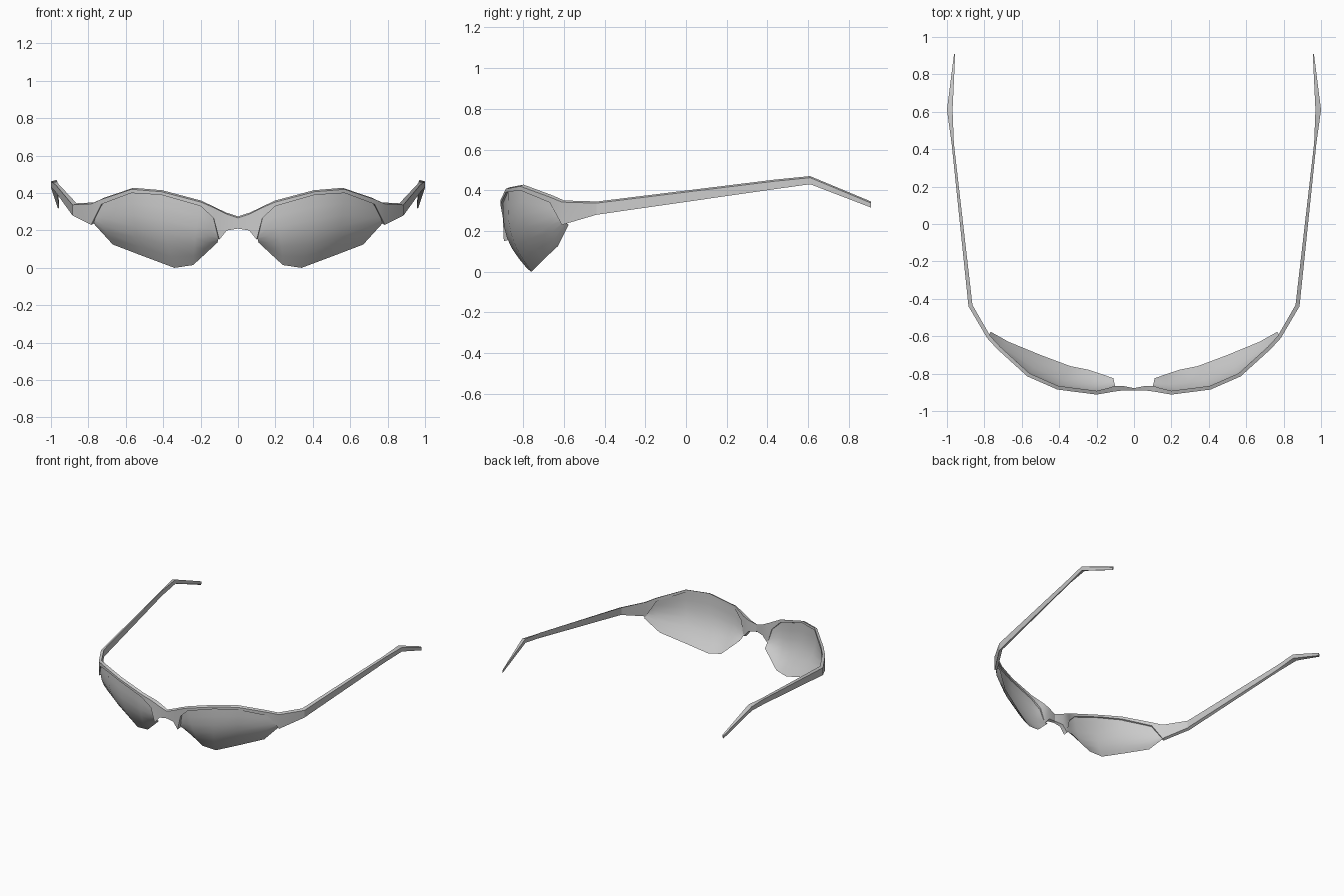
import bpy, bmesh, math
from mathutils import Vector

cube = bpy.data.objects.get("Cube")
if cube:
    bpy.data.objects.remove(cube, do_unlink=True)


def material(name, value):
    m = bpy.data.materials.new(name)
    m.use_nodes = True
    colour = (value, value, value, 1)
    m.diffuse_color = colour
    m.node_tree.nodes["Principled BSDF"].inputs["Base Color"].default_value = colour
    return m


frame_grey = material("frame grey", 0.6)
lens_grey = material("lens grey", 0.6)


def build(name, rows, mat, closed, side, angle):
    """Skin a list of equal-length point rows; side = -1 mirrors in x."""
    bm = bmesh.new()
    grid = [[bm.verts.new((p[0] * side, p[1], p[2])) for p in row] for row in rows]
    n = len(rows[0])
    for a, b in zip(grid, grid[1:]):
        for i in range(n if closed else n - 1):
            j = (i + 1) % n
            bm.faces.new((a[i], a[j], b[j], b[i]))
    if closed:
        bm.faces.new(grid[-1])
        bmesh.ops.recalc_face_normals(bm, faces=bm.faces)
    elif side < 0:
        bmesh.ops.reverse_faces(bm, faces=bm.faces)
    me = bpy.data.meshes.new(name)
    bm.to_mesh(me)
    bm.free()
    me.materials.append(mat)
    ob = bpy.data.objects.new(name, me)
    bpy.context.collection.objects.link(ob)
    bpy.ops.object.select_all(action='DESELECT')
    bpy.context.view_layer.objects.active = ob
    ob.select_set(True)
    bpy.ops.object.shade_smooth_by_angle(angle=math.radians(angle))
    return ob


def bar(stations):
    """Four-sided sections from (x, y, bottom, top, thickness) stations."""
    rows = []
    for k, (x, y, lo, hi, t) in enumerate(stations):
        a = stations[max(k - 1, 0)]
        b = stations[min(k + 1, len(stations) - 1)]
        d = Vector((b[0] - a[0], b[1] - a[1])).normalized()
        inward = Vector((-d.y, d.x)) * t
        if x == 0:
            inward = Vector((0, t))
        ix, iy = x + inward.x, y + inward.y
        # the outer face leans slightly so the section narrows inward
        rows.append([(x, y, lo), (x, y, hi - 0.008), (ix, iy, hi), (ix, iy, lo + 0.008)])
    return rows


# bridge, brow rim and hinge end, from the centre outward
rim = [
    (0, -0.89, 0.21, 0.275, 0.012),
    (0.06, -0.89, 0.20, 0.295, 0.025),
    (0.10, -0.895, 0.15, 0.315, 0.03),
    (0.13, -0.90, 0.265, 0.33, 0.025),
    (0.20, -0.912, 0.33, 0.36, 0.02),
    (0.41, -0.885, 0.39, 0.415, 0.02),
    (0.57, -0.815, 0.40, 0.428, 0.02),
    (0.73, -0.67, 0.34, 0.375, 0.02),
    (0.785, -0.61, 0.23, 0.35, 0.02),
    (0.885, -0.44, 0.28, 0.345, 0.022),
]
# side arm with its bent ear tip
arm = [
    (0.885, -0.44, 0.28, 0.345, 0.022),
    (0.975, 0.43, 0.405, 0.452, 0.012),
    (1.0, 0.61, 0.43, 0.47, 0.03),
    (0.962, 0.91, 0.315, 0.345, 0.006),
]

# lens outline: matching points on the upper and lower edges
upper = [(0.095, -0.87, 0.2), (0.14, -0.89, 0.29), (0.2, -0.9, 0.34),
         (0.41, -0.873, 0.4), (0.57, -0.803, 0.41), (0.74, -0.645, 0.355),
         (0.785, -0.59, 0.29)]
lower = [(0.11, -0.825, 0.135), (0.18, -0.8, 0.07), (0.24, -0.78, 0.015),
         (0.34, -0.76, 0), (0.5, -0.7, 0.06), (0.67, -0.63, 0.125),
         (0.765, -0.577, 0.23)]
STEPS = 6


def lens_rows():
    rows = []
    for s in range(STEPS + 1):
        v = s / STEPS
        row = []
        for i, (a, b) in enumerate(zip(upper, lower)):
            p = Vector(a).lerp(Vector(b), v)
            along = i / (len(upper) - 1)
            bulge = 0.05 * math.sin(math.pi * v) * math.sin(math.pi * (0.1 + 0.8 * along))
            row.append(p + Vector((0.5 * along, -0.85, -0.3)) * bulge)
        rows.append(row)
    return rows


for label, side in (("left", 1), ("right", -1)):
    build(label + "_rim", bar(rim), frame_grey, True, side, 60)
    build(label + "_arm", bar(arm), frame_grey, True, side, 60)
    # rows run top to bottom so reverse them to face the lens forward
    build(label + "_lens", lens_rows()[::-1], lens_grey, False, side, 80)
